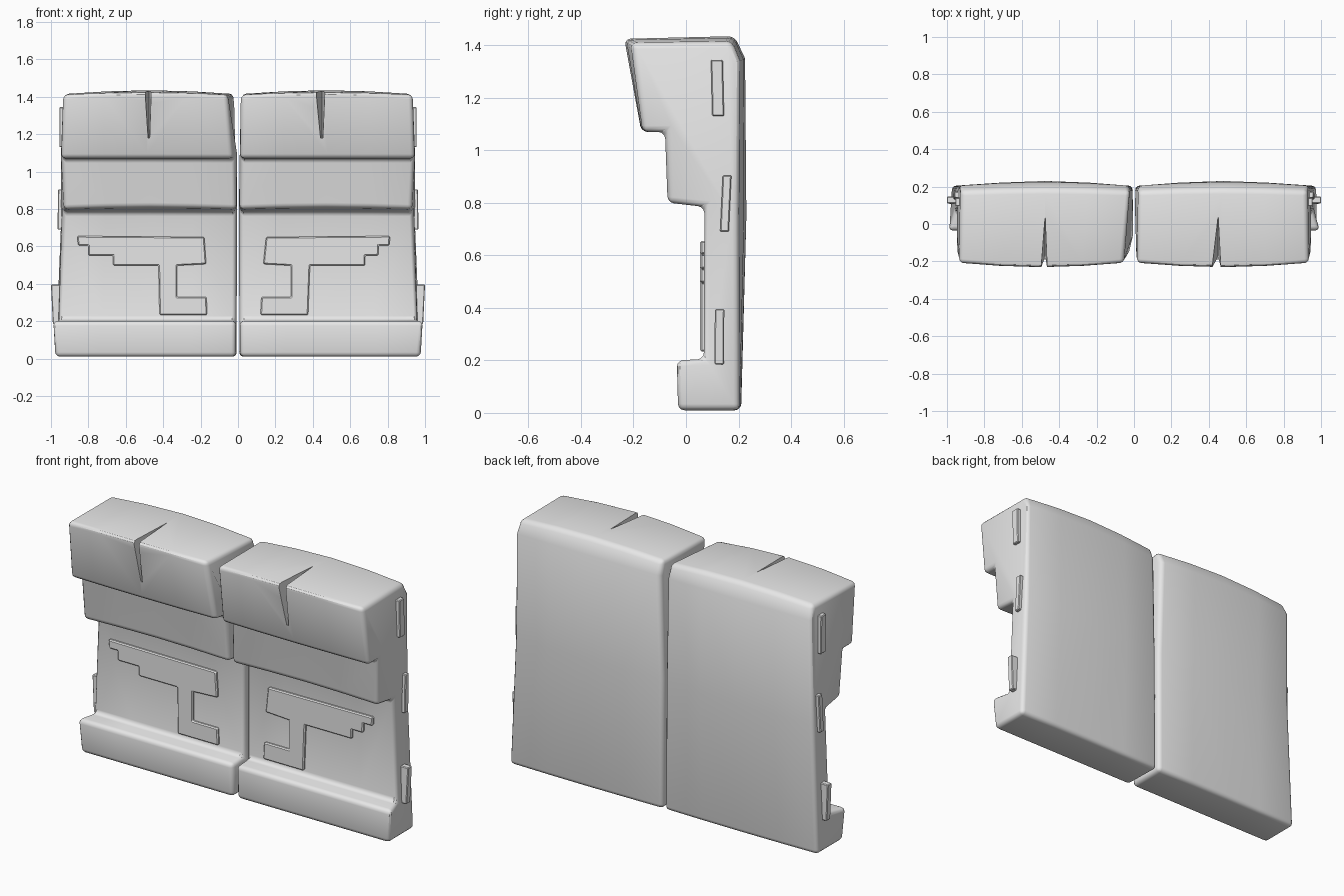
import bpy, bmesh, math

if "Cube" in bpy.data.objects:
    bpy.data.objects.remove(bpy.data.objects["Cube"])

stone = bpy.data.materials.new("light grey stone")
stone.diffuse_color = (0.8, 0.8, 0.8, 1)
stone.use_nodes = True
stone.node_tree.nodes["Principled BSDF"].inputs["Base Color"].default_value = stone.diffuse_color


def make_object(name, verts, faces):
    bm = bmesh.new()
    vs = [bm.verts.new(v) for v in verts]
    for f in faces:
        bm.faces.new([vs[i] for i in f])
    bmesh.ops.recalc_face_normals(bm, faces=bm.faces)
    mesh = bpy.data.meshes.new(name)
    bm.to_mesh(mesh)
    bm.free()
    mesh.materials.append(stone)
    ob = bpy.data.objects.new(name, mesh)
    bpy.context.collection.objects.link(ob)
    return ob


def loft(name, rings):
    """Skin equal-length rings and close both ends."""
    n = len(rings[0])
    faces = [tuple(range(n)), tuple(range((len(rings) - 1) * n, len(rings) * n))]
    for r in range(len(rings) - 1):
        for i in range(n):
            j = (i + 1) % n
            faces.append((r * n + i, r * n + j, (r + 1) * n + j, (r + 1) * n + i))
    return make_object(name, [p for ring in rings for p in ring], faces)


def bevel(ob, width, segments):
    m = ob.modifiers.new("rounded edges", 'BEVEL')
    m.width, m.segments = width, segments
    m.limit_method, m.angle_limit = 'ANGLE', math.radians(35)


def finish(ob, angle=32):
    """Apply modifiers, then smooth below the given angle."""
    dg = bpy.context.evaluated_depsgraph_get()
    mesh = bpy.data.meshes.new_from_object(ob.evaluated_get(dg))
    ob.modifiers.clear()
    ob.data = mesh
    bpy.ops.object.select_all(action='DESELECT')
    ob.select_set(True)
    bpy.context.view_layer.objects.active = ob
    bpy.ops.object.shade_smooth_by_angle(angle=math.radians(angle))


# Wall section: y, z, inner x, outer x, y swell, z swell at mid width
SECTION = [
    (-0.03, 0.01, 0.012, 0.975, 0, 0),
    (-0.035, 0.20, 0.012, 0.995, 0, 0),
    (0.068, 0.205, 0.008, 0.965, 0, 0),
    (0.07, 0.785, 0.006, 0.94, 0, 0),
    (-0.07, 0.80, 0.010, 0.93, 0, 0.01),
    (-0.08, 1.07, 0.010, 0.945, 0, 0),
    (-0.165, 1.07, 0.012, 0.945, -0.005, 0),
    (-0.21, 1.41, 0.015, 0.935, -0.025, 0.015),
    (0.175, 1.415, 0.02, 0.925, 0.01, 0.02),
    (0.205, 1.34, 0.025, 0.94, 0.02, 0.01),
    (0.20, 0.75, 0.008, 0.945, 0.03, 0),
    (0.205, 0.01, 0.006, 0.975, 0.005, 0),
]


def wall_half(name, side, cap_lean, notch):
    rings = []
    for t in (0, 0.25, 0.5, 0.75, 1):
        s = math.sin(math.pi * t)
        ring = []
        for i, (y, z, xi, xo, dy, dz) in enumerate(SECTION):
            if i in (6, 7):
                xi += cap_lean * (1 if i == 7 else 0.4)
            ring.append((side * (xi + t * (xo - xi)), y + dy * s, z + dz * s))
        rings.append(ring)
    ob = loft(name, rings)
    bevel(ob, 0.024, 3)
    # Tapered crack in the capstone
    xa, xb, xm = notch
    cutter = make_object(name + "_crack_cutter", [
        (xa, -0.29, 1.50), (xb, -0.29, 1.50), (xm, -0.165, 1.10), (xm, 0.05, 1.44)],
        [(0, 1, 2), (0, 1, 3), (0, 2, 3), (1, 2, 3)])
    cutter.hide_render = True
    m = ob.modifiers.new("crack", 'BOOLEAN')
    m.operation, m.object, m.solver = 'DIFFERENCE', cutter, 'EXACT'
    finish(ob)
    bpy.data.objects.remove(cutter)


wall_half("left_wall_half", -1, 0.04, (-0.505, -0.46, -0.475))
wall_half("right_wall_half", 1, 0.0, (0.405, 0.47, 0.45))

# Raised stepped ornaments on the front
ORNAMENTS = {
    "right_ornament": [
        (0.15, 0.65), (0.813, 0.655), (0.81, 0.605), (0.752, 0.605), (0.75, 0.55),
        (0.68, 0.55), (0.68, 0.497), (0.385, 0.497), (0.375, 0.233), (0.12, 0.233),
        (0.125, 0.33), (0.283, 0.33), (0.283, 0.497), (0.135, 0.505)],
    "left_ornament": [
        (-0.18, 0.65), (-0.86, 0.655), (-0.855, 0.605), (-0.80, 0.605), (-0.80, 0.55),
        (-0.668, 0.55), (-0.668, 0.497), (-0.425, 0.497), (-0.42, 0.233), (-0.165, 0.233),
        (-0.168, 0.33), (-0.326, 0.33), (-0.326, 0.497), (-0.17, 0.505)],
}
for name, pts in ORNAMENTS.items():
    ob = loft(name, [[(x, 0.09, z) for x, z in pts], [(x, 0.054, z) for x, z in pts]])
    bevel(ob, 0.006, 1)
    finish(ob, 25)

# Upright strips on both side walls: bottom y, top y, width, z range, outer x
STRIPS = {
    "upper": (0.10, 0.095, 0.045, 1.13, 1.345, 0.955, 0.955),
    "middle": (0.13, 0.14, 0.033, 0.69, 0.905, 0.965, 0.962),
    "lower": (0.108, 0.11, 0.036, 0.185, 0.395, 0.99, 1.0),
}
for side, label in ((-1, "left"), (1, "right")):
    for part, (y0, y1, w, z0, z1, x0, x1) in STRIPS.items():
        rings = [[(side * (x0 - d), y0, z0), (side * (x0 - d), y0 + w, z0),
                  (side * (x1 - d), y1 + w, z1), (side * (x1 - d), y1, z1)]
                 for d in (0.06, 0)]
        ob = loft(f"{label}_{part}_strip", rings)
        bevel(ob, 0.004, 1)
        finish(ob, 25)
